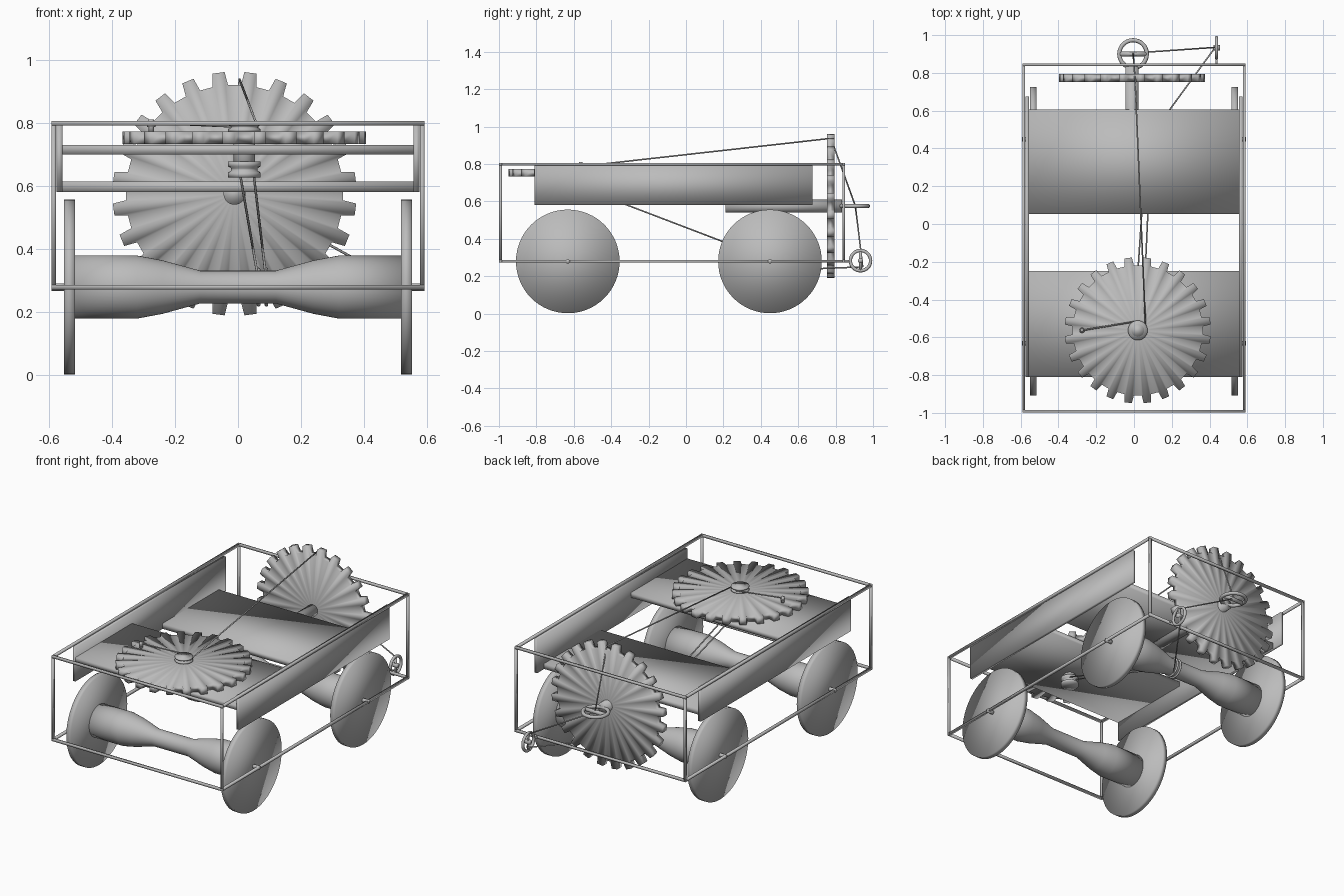
import bpy, bmesh
from math import pi, sin, cos
from mathutils import Vector, Matrix

if "Cube" in bpy.data.objects:
    bpy.data.objects.remove(bpy.data.objects["Cube"])

grey = bpy.data.materials.new("plain grey")
grey.use_nodes = True
grey.diffuse_color = (0.5, 0.5, 0.5, 1)
grey.node_tree.nodes["Principled BSDF"].inputs["Base Color"].default_value = (0.5, 0.5, 0.5, 1)


def finish(name, bm, matrix=Matrix()):
    """Turn a bmesh into a softly shaded grey object."""
    bm.transform(matrix)
    bmesh.ops.recalc_face_normals(bm, faces=bm.faces)
    for f in bm.faces:
        f.smooth = True
    mesh = bpy.data.meshes.new(name)
    bm.to_mesh(mesh)
    bm.free()
    mesh.materials.append(grey)
    ob = bpy.data.objects.new(name, mesh)
    bpy.context.collection.objects.link(ob)
    return ob


def aim(axis, at):
    """Matrix that turns +z to the given axis and moves to a point."""
    turn = Vector(axis).to_track_quat("Z", "Y").to_matrix().to_4x4()
    return Matrix.Translation(at) @ turn


def box(name, low, high):
    low, high = Vector(low), Vector(high)
    bm = bmesh.new()
    bmesh.ops.create_cube(bm, size=1)
    finish(name, bm, Matrix.Translation((low + high) / 2) @ Matrix.Diagonal((*(high - low), 1)))


def rod(name, a, b, r, sides=12):
    a, b = Vector(a), Vector(b)
    bm = bmesh.new()
    bmesh.ops.create_cone(bm, cap_ends=True, cap_tris=False, segments=sides,
                          radius1=r, radius2=r, depth=(b - a).length)
    finish(name, bm, aim(b - a, (a + b) / 2))


def lathe(name, profile, axis, at, sides=48):
    """Spin (radius, height) points around an axis."""
    bm = bmesh.new()
    verts = [bm.verts.new((r, 0, h)) for r, h in profile]
    edges = [bm.edges.new(pair) for pair in zip(verts, verts[1:])]
    bmesh.ops.spin(bm, geom=verts + edges, axis=(0, 0, 1), cent=(0, 0, 0),
                   angle=2 * pi, steps=sides)
    bmesh.ops.remove_doubles(bm, verts=bm.verts, dist=0.0001)
    return finish(name, bm, aim(axis, at))


def ring(name, major, minor, axis, at):
    pts = [(major + minor * cos(i * pi / 5), minor * sin(i * pi / 5)) for i in range(11)]
    lathe(name, pts, axis, at, 32)


def gear(name, axis, at, teeth=24, root=0.345, tip=0.387, half=0.02):
    """Toothed disc with fanned faces."""
    bm = bmesh.new()
    step = 2 * pi / teeth
    outline = []
    for i in range(teeth):
        for offset, r in ((0.23, root), (0.31, tip), (0.69, tip), (0.77, root)):
            a = (i + offset) * step
            outline.append((r * cos(a), r * sin(a)))
    rims = [[bm.verts.new((x, y, h)) for x, y in outline] for h in (-half, half)]
    hubs = [bm.verts.new((0, 0, h)) for h in (-half, half)]
    for i in range(len(outline)):
        for rim, hub in zip(rims, hubs):
            bm.faces.new((hub, rim[i - 1], rim[i]))
        bm.faces.new((rims[0][i - 1], rims[0][i], rims[1][i], rims[1][i - 1]))
    finish(name, bm, aim(axis, at))


# Open box frame of thin bars
X, FRONT, BACK, LOW, HIGH, T = 0.584, -0.992, 0.843, 0.279, 0.798, 0.007
for z, level in ((LOW, "lower"), (HIGH, "upper")):
    for y, end in ((FRONT, "front"), (BACK, "back")):
        box(f"frame_{level}_{end}", (-X - T, y - T, z - T), (X + T, y + T, z + T))
    for s, side in ((1, "left"), (-1, "right")):
        box(f"frame_{level}_{side}", (s * X - T, FRONT, z - T), (s * X + T, BACK, z + T))
for s, side in ((1, "left"), (-1, "right")):
    for y, end in ((FRONT, "front"), (BACK, "back")):
        box(f"frame_post_{end}_{side}", (s * X - T, y - T, LOW), (s * X + T, y + T, HIGH))
    # Upright side boards
    box(f"side_board_{side}", (s * 0.566 - 0.009, -0.81, 0.58), (s * 0.566 + 0.009, 0.675, 0.793))

# Cross boards
box("front_board", (-0.566, -0.81, 0.7), (0.566, -0.25, 0.73))
box("back_board", (-0.566, 0.052, 0.58), (0.566, 0.605, 0.614))

# Waisted axles, disc wheels and axle pins
spindle = [(0, -0.52), (0.1, -0.52), (0.1, -0.32), (0.085, -0.24), (0.052, -0.12),
           (0.052, 0.12), (0.085, 0.24), (0.1, 0.32), (0.1, 0.52), (0, 0.52)]
for y, end in ((-0.632, "front"), (0.449, "back")):
    axle = lathe(f"{end}_axle", spindle, (1, 0, 0), (0, y, 0.279))
    for s, side in ((1, "left"), (-1, "right")):
        rod(f"{end}_wheel_{side}", (s * 0.517, y, 0.279), (s * 0.551, y, 0.279), 0.277, 64)
        rod(f"{end}_pin_{side}", (s * 0.54, y, 0.279), (s * 0.592, y, 0.279), 0.012)

# Flat gear with its shaft, pulleys and peg
GX, GY = 0.02, -0.563
gear("flat_gear", (0, 0, 1), (GX, GY, 0.752))
rod("flat_gear_shaft", (GX, GY, 0.63), (GX, GY, 0.803), 0.034, 24)
groove = [(0, -0.5), (0.052, -0.5), (0.052, -0.2), (0.042, -0.08), (0.042, 0.08),
          (0.052, 0.2), (0.052, 0.5), (0, 0.5)]
for name, z, height in (("upper_pulley", 0.786, 0.028), ("lower_pulley", 0.652, 0.05)):
    lathe(name, [(r, h * height) for r, h in groove], (0, 0, 1), (GX, GY, z), 32)
rod("crank_peg", (-0.275, GY, 0.77), (-0.275, GY, 0.81), 0.009)
ring("crank_peg_collar", 0.01, 0.004, (0, 0, 1), (-0.275, GY, 0.79))

# Upright gear with its shaft
gear("upright_gear", (0, 1, 0), (-0.011, 0.773, 0.575))
rod("upright_gear_shaft", (-0.011, 0.21, 0.575), (-0.011, 0.835, 0.575), 0.035, 24)

# Guide rings behind the frame
ring("flat_guide_ring", 0.073, 0.011, (0, 0, 1), (-0.005, 0.9, 0.575))
rod("flat_guide_bar", (-0.075, 0.9, 0.575), (0.065, 0.9, 0.575), 0.012)
ring("side_guide_ring", 0.054, 0.009, (1, 0, 0), (0.437, 0.933, 0.283))
rod("side_guide_bar", (0.437, 0.933, 0.23), (0.437, 0.933, 0.336), 0.008)
rod("side_guide_hub", (0.42, 0.933, 0.283), (0.454, 0.933, 0.283), 0.014)
rod("side_guide_arm", (0.437, 0.84, 0.28), (0.437, 0.885, 0.28), 0.006)

# Cords between the pulleys, gears and guides
cords = {
    "crank": [(-0.275, GY, 0.8), (0.015, -0.515, 0.787)],
    "drive": [(0.062, GY, 0.787), (0.005, 0.775, 0.937), (-0.005, 0.905, 0.577),
              (0.43, 0.935, 0.335), (0.437, 0.945, 0.25), (0.09, 0.47, 0.23)],
    "left_belt": [(0.045, GY, 0.675), (0.09, 0.42, 0.3)],
    "right_belt": [(0.0, GY, 0.675), (0.065, 0.42, 0.3)],
}
for name, path in cords.items():
    for i, (a, b) in enumerate(zip(path, path[1:])):
        rod(f"{name}_cord_{i + 1}", a, b, 0.004, 8)
for x in (0.065, 0.09):
    ring("axle_cord_loop", 0.056, 0.006, (1, 0, 0), (x, 0.449, 0.279))
